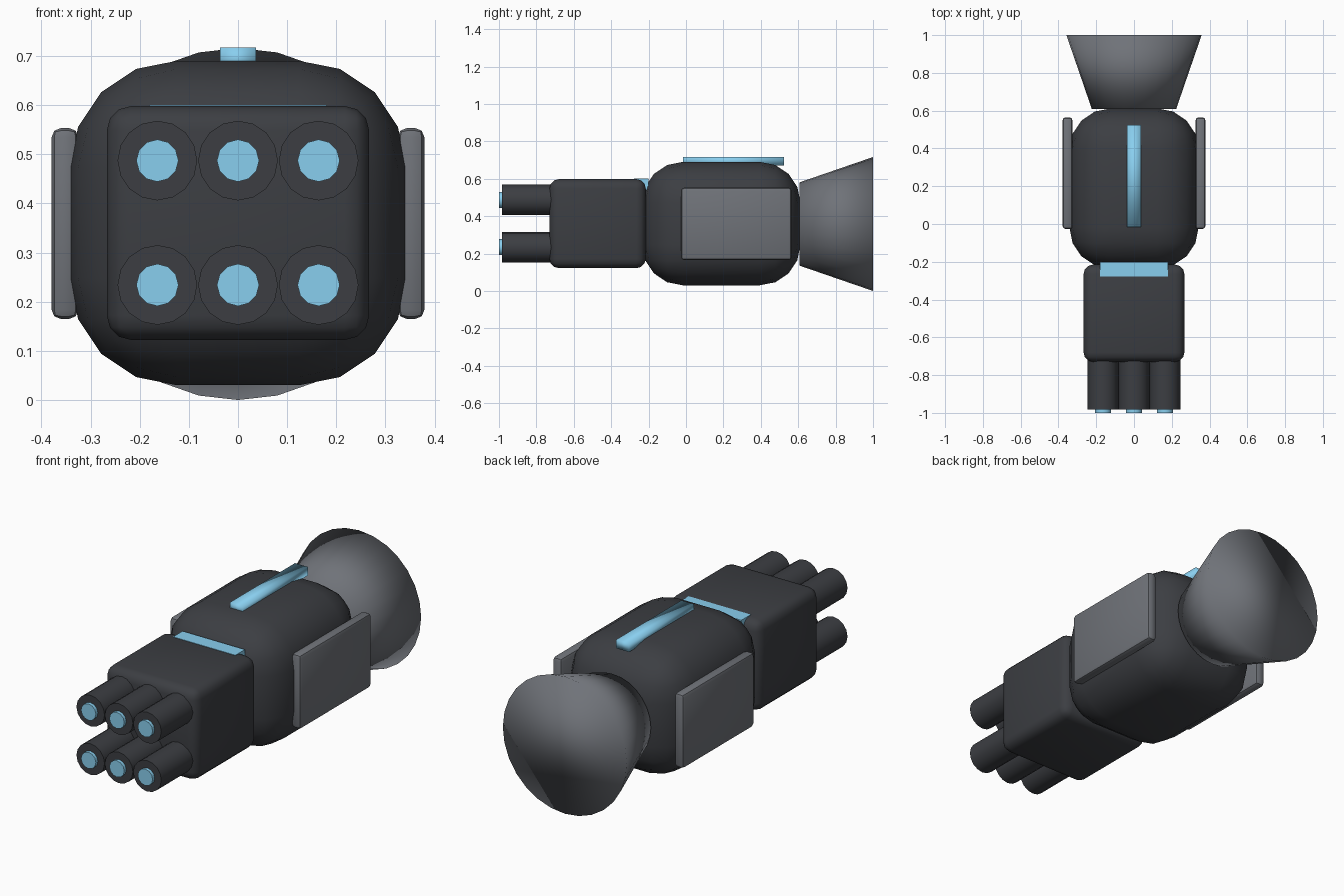
import bpy, math

if "Cube" in bpy.data.objects:
    bpy.data.objects.remove(bpy.data.objects["Cube"])

def material(name, rgb):
    m = bpy.data.materials.new(name)
    m.diffuse_color = (*rgb, 1)
    m.use_nodes = True
    m.node_tree.nodes["Principled BSDF"].inputs["Base Color"].default_value = m.diffuse_color
    return m

DARK = material("dark_metal", (0.045, 0.048, 0.055))
GREY = material("grey_metal", (0.16, 0.17, 0.19))
BLUE = material("blue_glow", (0.25, 0.62, 0.86))

def finish(name, mat, sharp):
    o = bpy.context.object
    o.name = name
    o.data.materials.append(mat)
    if sharp:
        bpy.ops.object.shade_smooth_by_angle(angle=math.radians(40))
    else:
        bpy.ops.object.shade_smooth()
    return o

def box(name, lo, hi, mat, bevel=0, segments=3, sharp=True):
    """Box between two corners, with optional rounded edges."""
    bpy.ops.mesh.primitive_cube_add(size=1, location=[(a + b) / 2 for a, b in zip(lo, hi)])
    o = bpy.context.object
    o.scale = [b - a for a, b in zip(lo, hi)]
    bpy.ops.object.transform_apply(location=False, rotation=False, scale=True)
    if bevel:
        mod = o.modifiers.new("rounding", 'BEVEL')
        mod.width, mod.segments = bevel, segments
        bpy.ops.object.modifier_apply(modifier=mod.name)
    return finish(name, mat, sharp)

def tube(name, x, z, y0, y1, r0, r1, sides, mat, sharp=True):
    """Capped cone or cylinder along y, radius r0 at y0 and r1 at y1."""
    bpy.ops.mesh.primitive_cone_add(vertices=sides, radius1=r0, radius2=r1, depth=y1 - y0,
                                    location=(x, (y0 + y1) / 2, z),
                                    rotation=(-math.pi / 2, 0, 0))
    return finish(name, mat, sharp)

# Main housing and front block
box("body", (-0.342, -0.235, 0.03), (0.342, 0.612, 0.69), DARK, 0.218, 4)
box("barrel_block", (-0.267, -0.73, 0.122), (0.267, -0.215, 0.598), DARK, 0.05, 3)

# Flared rear cuff
tube("rear_cuff", 0, 0.358, 0.608, 1.0, 0.223, 0.358, 28, GREY, sharp=False)

# Side plates
for side, x in (("left", -0.352), ("right", 0.352)):
    box(f"side_plate_{side}", (x - 0.027, -0.027, 0.165), (x + 0.027, 0.565, 0.553),
        GREY, 0.018, 2)

# Glowing strips on the top and at the joint
box("top_strip", (-0.037, -0.015, 0.672), (0.037, 0.523, 0.717), BLUE, sharp=False)
box("joint_strip", (-0.18, -0.278, 0.54), (0.18, -0.2, 0.6), BLUE)

# Six barrels with glowing tips
for row, z in (("lower", 0.234), ("upper", 0.487)):
    for i, x in enumerate((-0.164, 0, 0.164)):
        tube(f"barrel_{row}_{i + 1}", x, z, -0.983, -0.70, 0.081, 0.081, 16, DARK)
        tube(f"barrel_tip_{row}_{i + 1}", x, z, -1.0, -0.95, 0.043, 0.043, 12, BLUE)
